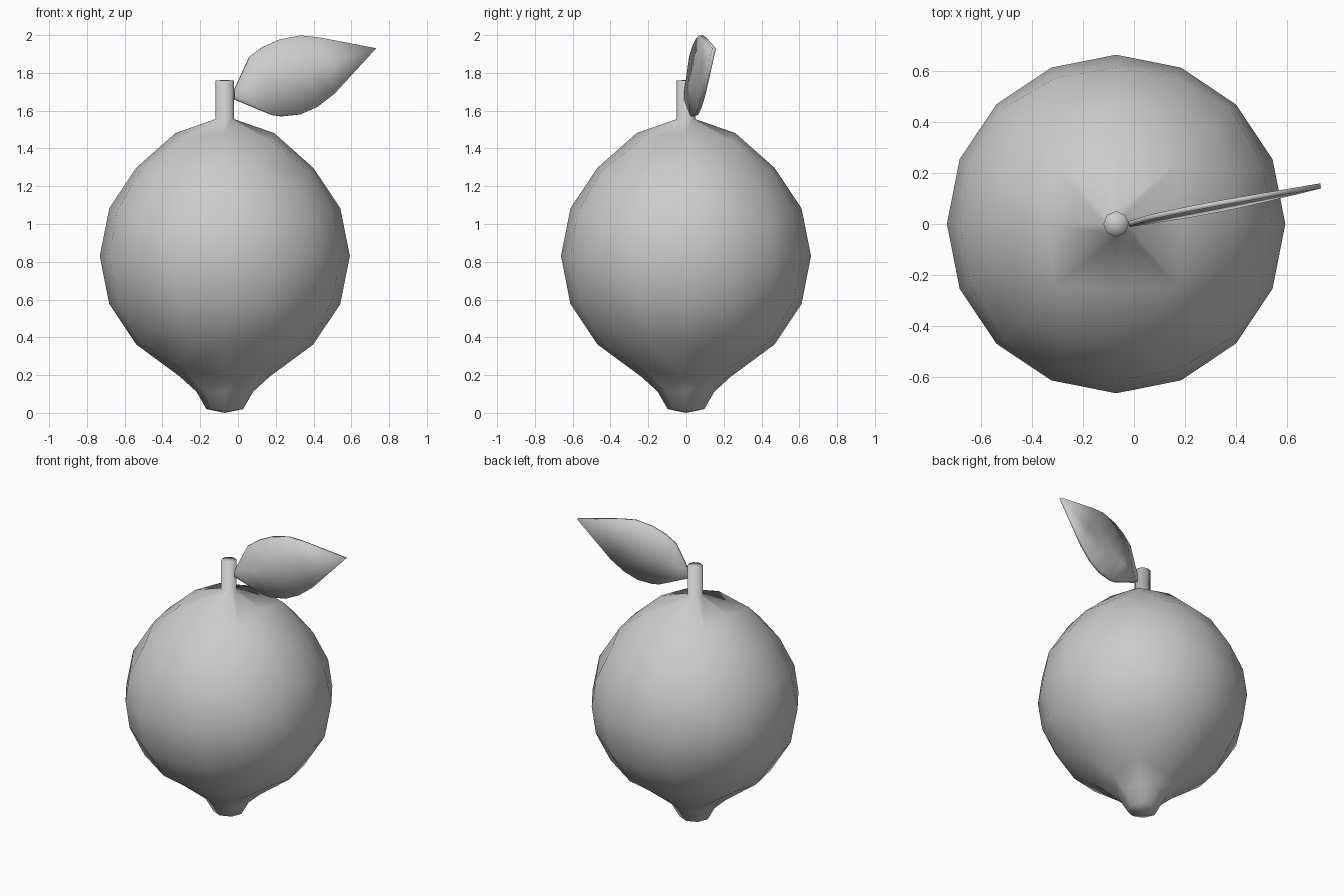
import bpy, bmesh, math
from mathutils import Vector

if "Cube" in bpy.data.objects:
    bpy.data.objects.remove(bpy.data.objects["Cube"])

CX, CZ, R = -0.07, 0.83, 0.662


def finish(name, bm):
    bmesh.ops.recalc_face_normals(bm, faces=bm.faces)
    for f in bm.faces:
        f.smooth = True
    me = bpy.data.meshes.new(name)
    bm.to_mesh(me)
    bm.free()
    ob = bpy.data.objects.new(name, me)
    bpy.context.collection.objects.link(ob)
    return ob


def draw_out(bm, sign, scale, shift, rings, tip):
    """Open one pole of the ball and extrude the 8-sided hole through rings (radius, z)."""
    pole = max(bm.verts, key=lambda v: v.co.z * sign)
    faces = list(pole.link_faces)
    ring = {v for f in faces for v in f.verts} - {pole}
    edges = [e for f in faces for e in f.edges if pole not in e.verts]
    bmesh.ops.delete(bm, geom=[pole], context='VERTS')
    for v in ring:
        v.co = Vector((v.co.x * scale, v.co.y * scale, v.co.z + shift))
    for r, z in rings:
        geom = bmesh.ops.extrude_edge_only(bm, edges=edges)["geom"]
        edges = [g for g in geom if isinstance(g, bmesh.types.BMEdge)
                 and len(g.link_faces) == 1]
        for v in {v for e in edges for v in e.verts}:
            a = math.atan2(v.co.y, v.co.x)
            v.co = Vector((r * math.cos(a), r * math.sin(a), z))
    c = bm.verts.new((0, 0, tip))
    for e in edges:
        bm.faces.new((e.verts[0], e.verts[1], c))


# Fruit: rounded cube with stem pulled from the top and nub from the bottom
bm = bmesh.new()
bmesh.ops.create_cube(bm, size=2)
bmesh.ops.subdivide_edges(bm, edges=bm.edges[:], cuts=3, use_grid_fill=True)
for v in bm.verts:
    d = Vector([math.tan(c * math.pi / 4) for c in v.co]).normalized()
    v.co = d * R + Vector((0, 0, CZ))
draw_out(bm, 1, 1.03, 0.04, [(0.05, 1.555), (0.05, 1.76)], 1.762)
draw_out(bm, -1, 0.93, -0.028, [(0.15, 0.112), (0.097, 0.02)], 0.0)
fruit = finish("fruit_with_stem", bm)
fruit.location.x = CX

# Leaf: thin blade swung slightly to the back and leaning
top = [(-.02, 1.71), (.06, 1.885), (.13, 1.937), (.22, 1.977), (.33, 1.998), (.43, 1.987)]
low = [(-.02, 1.66), (.18, 1.577), (.23, 1.57), (.33, 1.58), (.42, 1.62), (.51, 1.69)]
tip = (.73, 1.93)


def blade(x, z):
    return (x, 0.005 + (x + .02) * 0.18 + (z - 1.78) * 0.06, z)


bm = bmesh.new()
rows = []
for t, l in zip(top, low):
    m = ((t[0] + l[0]) / 2, (t[1] + l[1]) / 2)
    rows.append([bm.verts.new(blade(*p)) for p in (t, m, l)])
for a, b in zip(rows, rows[1:]):
    for i in range(2):
        bm.faces.new((a[i], a[i + 1], b[i + 1], b[i]))
end = bm.verts.new(blade(*tip))
for i in range(2):
    bm.faces.new((rows[-1][i], rows[-1][i + 1], end))
leaf = finish("leaf", bm)
mod = leaf.modifiers.new("thickness", 'SOLIDIFY')
mod.thickness = 0.02
mod.offset = 0
